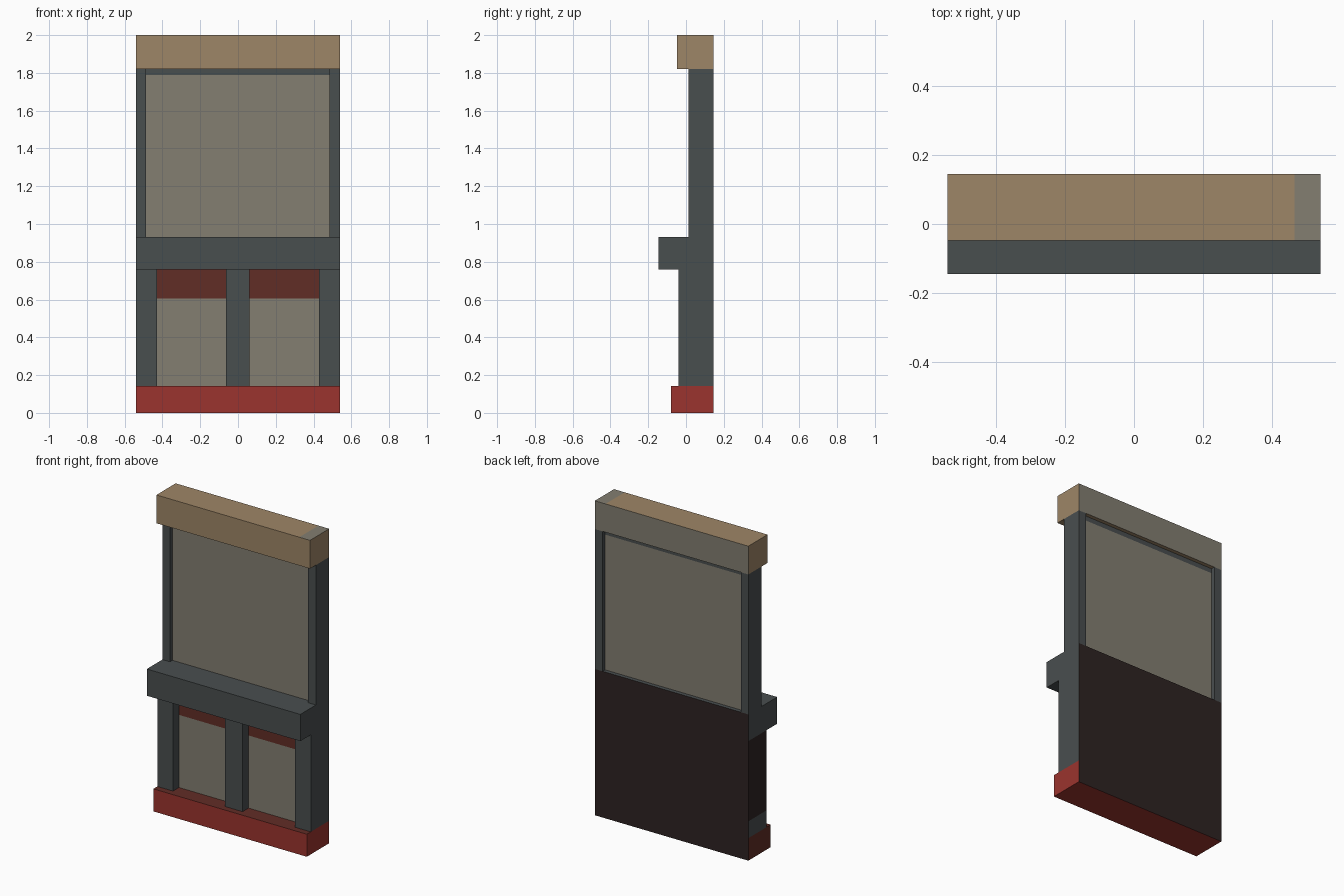
import bpy, bmesh
from mathutils import Vector

if "Cube" in bpy.data.objects:
    bpy.data.objects.remove(bpy.data.objects["Cube"])


def material(name, rgb):
    def lin(c):
        c /= 255
        return c / 12.92 if c <= 0.04045 else ((c + 0.055) / 1.055) ** 2.4
    m = bpy.data.materials.new(name)
    m.diffuse_color = (*[lin(c) for c in rgb], 1)
    m.use_nodes = True
    m.node_tree.nodes["Principled BSDF"].inputs["Base Color"].default_value = m.diffuse_color
    return m


MATS = {
    "slate": material("slate grey", (73, 78, 79)),
    "tan": material("tan", (158, 134, 103)),
    "red": material("red", (155, 52, 46)),
    "maroon": material("dark red", (97, 45, 38)),
    "pane": material("dusty glass", (131, 126, 113)),
    "brown": material("black brown", (46, 35, 34)),
}
DIRS = {"L": (-1, 0, 0), "R": (1, 0, 0), "F": (0, -1, 0),
        "K": (0, 1, 0), "D": (0, 0, -1), "U": (0, 0, 1)}


def box(name, x, y, z, color, skip="", **faces):
    """Box from ranges; faces recolours sides by direction, skip drops hidden sides."""
    bm = bmesh.new()
    bmesh.ops.create_cube(bm, size=1)
    for v in bm.verts:
        v.co = [(a + b) / 2 + c * (b - a) for c, (a, b) in zip(v.co, (x, y, z))]
    bm.normal_update()
    me = bpy.data.meshes.new(name)
    names = [color] + [c for c in dict.fromkeys(faces.values()) if c != color]
    for n in names:
        me.materials.append(MATS[n])
    hidden = []
    for f in bm.faces:
        d = next(k for k, v in DIRS.items() if f.normal.dot(Vector(v)) > 0.9)
        f.material_index = names.index(faces.get(d, color))
        if d in skip:
            hidden.append(f)
    bmesh.ops.delete(bm, geom=hidden, context="FACES")
    bm.to_mesh(me)
    bm.free()
    ob = bpy.data.objects.new(name, me)
    bpy.context.collection.objects.link(ob)
    return ob


W, B = 0.54, 0.145          # half width, back plane
full = (-W, W)

# Plinth
box("plinth", full, (-0.08, B), (0, 0.143), "red", U="maroon", L="maroon", K="brown")

# Lower wall: panes with a dark red band above, flat brown back
box("lower_panes", (-0.43, 0.43), (0.02, B), (0.143, 0.605), "pane", skip="LRUD", K="brown")
box("pane_header", (-0.43, 0.43), (0.02, B), (0.605, 0.76), "maroon", skip="LRUD", K="brown")

# Lower pillars
box("right_pillar", (0.43, W), (-0.04, B), (0.143, 0.76), "slate", skip="UD", K="brown")
box("left_pillar_foot", (-W, -0.43), (-0.04, B), (0.143, 0.25), "slate", skip="UD", K="brown")
box("left_pillar", (-W, -0.43), (-0.04, B), (0.25, 0.76), "slate", skip="UD", K="brown", L="brown")
box("centre_pillar", (-0.063, 0.06), (-0.04, 0.02), (0.143, 0.76), "slate", skip="UDK")

# Projecting counter beam
box("counter_beam", full, (-B, B), (0.76, 0.93), "slate", K="brown")

# Upper window: side posts, recessed pane and its top border
for side, (a, b) in {"left": (-W, -0.487), "right": (0.485, W)}.items():
    box(side + "_post", (a, b), (0.012, B), (0.93, 1.82), "slate", skip="UD")
box("upper_pane", (-0.487, 0.485), (0.037, 0.12), (0.93, 1.79), "pane", skip="LRUD")
box("upper_pane_border", (-0.487, 0.485), (0.037, 0.12), (1.79, 1.82), "slate", skip="LRUD")

# Top fascia with a worn grey patch at the right end of its top
box("fascia", (-W, 0.465), (-0.048, B), (1.82, 2.0), "tan", skip="R", K="pane")
box("fascia_end", (0.465, W), (-0.048, B), (1.82, 2.0), "tan", skip="L", K="pane", U="pane")
